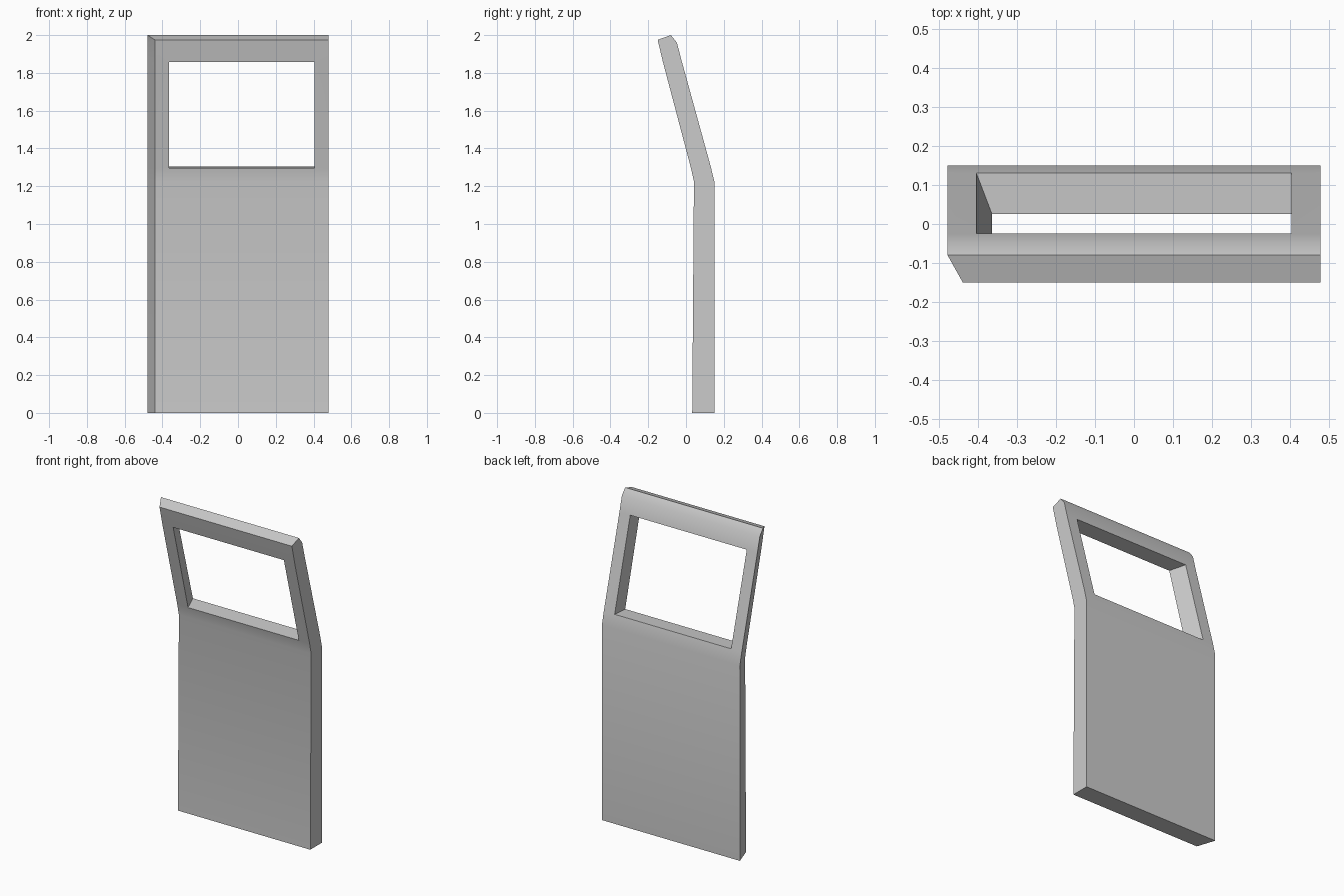
import bpy, bmesh, math

if "Cube" in bpy.data.objects:
    bpy.data.objects.remove(bpy.data.objects["Cube"])

# Profile rows, bottom to top: (front y, front z, back y, back z)
rows = [
    (0.033, 0.0, 0.15, 0.0),
    (0.042, 1.225, 0.15, 1.225),       # knee
    (0.026, 1.297, 0.131, 1.304),      # window sill
    (-0.122, 1.857, -0.024, 1.867),    # window head
    (-0.15, 1.975, -0.048, 1.96),      # upper rims
    (-0.08, 2.0, -0.08, 2.0),          # crest, where both sheets meet
]
front_x = [-0.44, -0.365, 0.404, 0.479]
back_x = [-0.479, -0.405, 0.404, 0.479]
WINDOW = (2, 1)                        # row and column left open

bm = bmesh.new()


def sheet(xs, y_index, flip):
    """One skin of the door as a grid with the window cell left out."""
    grid = []
    for r, row in enumerate(rows):
        cols = back_x if r == len(rows) - 1 else xs
        grid.append([bm.verts.new((x, row[y_index], row[y_index + 1])) for x in cols])
    for r in range(len(rows) - 1):
        for c in range(3):
            if (r, c) != WINDOW:
                f = [grid[r][c], grid[r][c + 1], grid[r + 1][c + 1], grid[r + 1][c]]
                bm.faces.new(f[::-1] if flip else f)
    return grid


front = sheet(front_x, 0, False)
back = sheet(back_x, 2, True)


def wall(path):
    """Join the two skins along a list of (row, column) points."""
    for (r0, c0), (r1, c1) in zip(path, path[1:]):
        bm.faces.new([front[r0][c0], front[r1][c1], back[r1][c1], back[r0][c0]])


# Outer edges and window reveal
wall([(r, 0) for r in range(len(rows))])
wall([(r, 3) for r in range(len(rows))])
wall([(0, c) for c in range(4)])
wall([(2, 1), (2, 2), (3, 2), (3, 1), (2, 1)])

# Weld the crest and tidy
bmesh.ops.remove_doubles(bm, verts=bm.verts, dist=0.0005)
bmesh.ops.recalc_face_normals(bm, faces=bm.faces)

mesh = bpy.data.meshes.new("door_panel")
bm.to_mesh(mesh)
bm.free()
door = bpy.data.objects.new("door_panel", mesh)
bpy.context.collection.objects.link(door)
bpy.context.view_layer.objects.active = door
door.select_set(True)
bpy.ops.object.shade_smooth_by_angle(angle=math.radians(30))
